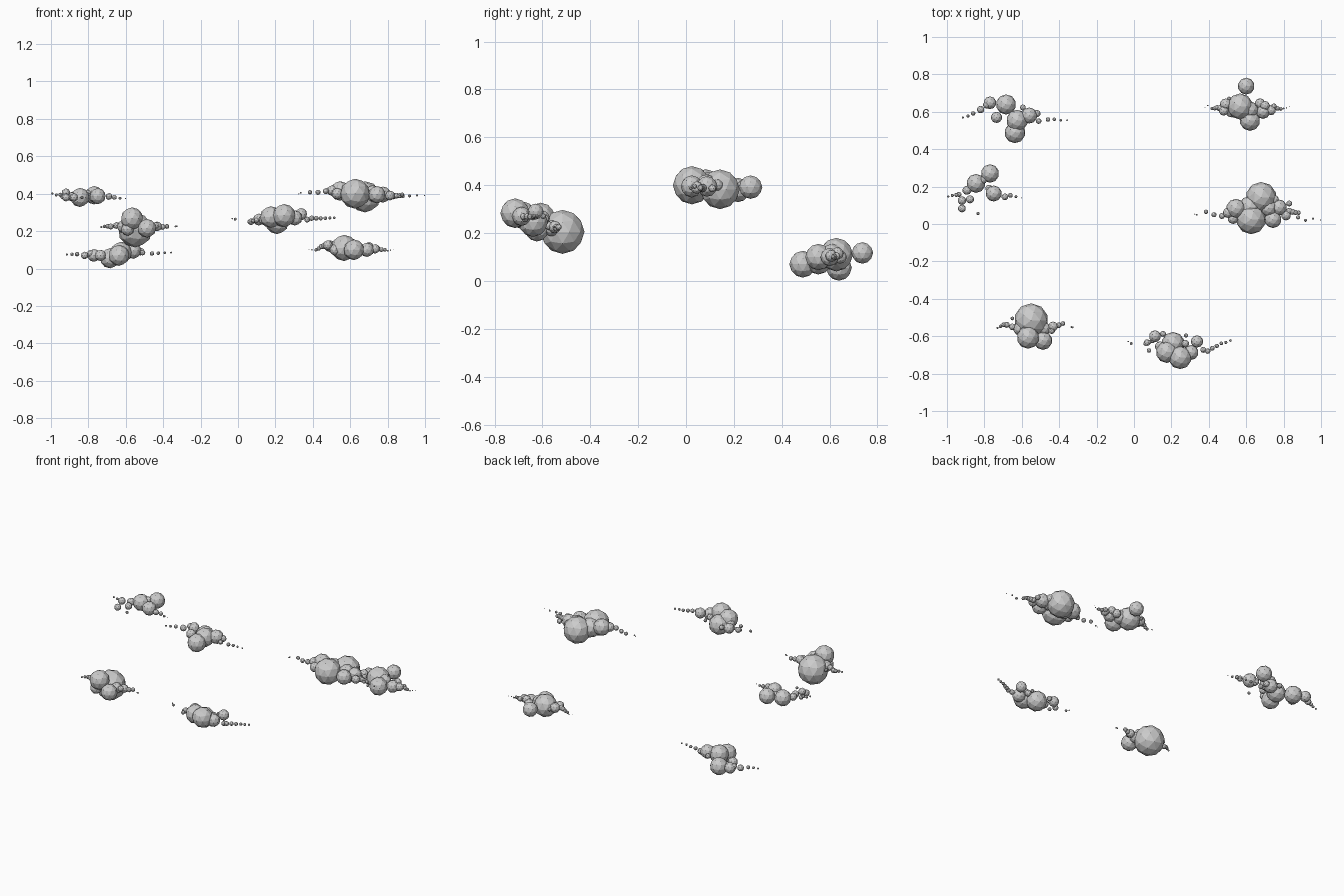
import bpy, bmesh, random
from mathutils import Vector, Matrix

random.seed(4)


def puff(bm, x, y, z, r):
    bmesh.ops.create_icosphere(bm, subdivisions=2, radius=r,
                               matrix=Matrix.Translation((x, y, z)))


def cloud(name, puffs, tails):
    """puffs: (x, y, z, radius); tails: (start, end, count, first radius, last radius)"""
    bm = bmesh.new()
    for p in puffs:
        puff(bm, *p)
    for start, end, n, r0, r1 in tails:
        a, b = Vector(start), Vector(end)
        for i in range(n):
            t = i / (n - 1)
            c = a.lerp(b, t)
            wob = 0.012 * (1 - t)
            puff(bm, c.x, c.y + random.uniform(-wob, wob),
                 c.z + random.uniform(-wob, wob) / 2, r0 + (r1 - r0) * t)
    mesh = bpy.data.meshes.new(name)
    bm.to_mesh(mesh)
    bm.free()
    obj = bpy.data.objects.new(name, mesh)
    bpy.context.collection.objects.link(obj)


# back left cloud
cloud("cloud_back_left", [
    (-.684, .639, .055, .054), (-.77, .648, .07, .034), (-.735, .57, .07, .03),
    (-.625, .553, .085, .058), (-.637, .488, .07, .056), (-.56, .58, .095, .043),
    (-.594, .623, .09, .016), (-.82, .612, .07, .02), (-.787, .637, .08, .02),
    (-.52, .59, .09, .02), (-.51, .55, .085, .015)],
    [((-.46, .565, .085), (-.358, .555, .085), 4, .012, .005),
     ((-.86, .585, .08), (-.915, .57, .075), 3, .012, .006)])

# left cloud
cloud("cloud_left", [
    (-.77, .27, .392, .049), (-.845, .217, .38, .051), (-.75, .163, .387, .043),
    (-.893, .18, .385, .024), (-.877, .132, .38, .022), (-.92, .125, .405, .023),
    (-.92, .083, .38, .021), (-.805, .235, .4, .02), (-.775, .19, .375, .02),
    (-.936, .158, .385, .014), (-.834, .056, .38, .009)],
    [((-.69, .152, .38, ), (-.602, .14, .375), 4, .018, .003),
     ((-.95, .15, .39), (-.993, .147, .402), 3, .011, .006)])

# front left cloud
cloud("cloud_front_left", [
    (-.55, -.516, .205, .092), (-.567, -.607, .267, .06), (-.487, -.623, .215, .05),
    (-.48, -.56, .22, .034), (-.61, -.56, .225, .036), (-.59, -.61, .21, .035),
    (-.433, -.548, .225, .026), (-.44, -.57, .23, .018), (-.65, -.505, .23, .01),
    (-.65, -.55, .23, .018)],
    [((-.425, -.55, .225), (-.38, -.532, .225), 3, .018, .013),
     ((-.68, -.54, .227), (-.73, -.555, .222), 4, .016, .006),
     ((-.335, -.553, .226), (-.328, -.553, .226), 2, .005, .005)])

# front right cloud
cloud("cloud_front_right", [
    (.209, -.639, .246, .062), (.175, -.685, .275, .058), (.246, -.714, .283, .062),
    (.337, -.628, .29, .033), (.305, -.687, .27, .04), (.112, -.6, .262, .032),
    (.155, -.588, .26, .016), (.278, -.596, .27, .011), (.275, -.64, .275, .02),
    (.14, -.655, .26, .028), (.07, -.634, .25, .018), (.08, -.676, .255, .012)],
    [((.37, -.68, .267), (.515, -.623, .272), 7, .016, .007),
     ((.1, -.62, .255), (.06, -.64, .25), 3, .014, .011),
     ((-.015, -.628, .267), (-.03, -.628, .267), 2, .008, .004)])

# right cloud, the largest
cloud("cloud_right", [
    (.68, .142, .383, .083), (.626, .025, .4, .08), (.545, .083, .415, .052),
    (.743, .024, .395, .046), (.775, .088, .395, .043), (.62, .09, .395, .06),
    (.72, .085, .4, .045), (.503, .06, .417, .028), (.53, .03, .4, .03),
    (.813, .045, .39, .026), (.83, .11, .387, .016), (.75, .13, .4, .025)],
    [((.83, .075, .39), (.88, .06, .388), 4, .018, .012),
     ((.877, .03, .39), (.997, .022, .39), 4, .011, .003),
     ((.47, .04, .41), (.385, .065, .408), 3, .016, .012),
     ((.335, .052, .4), (.325, .052, .4), 2, .005, .003)])

# back right cloud
cloud("cloud_back_right", [
    (.567, .628, .11, .07), (.62, .553, .1, .055), (.6, .737, .117, .045),
    (.674, .644, .1, .028), (.7, .632, .115, .026), (.69, .6, .1, .038),
    (.62, .61, .11, .045), (.733, .607, .105, .025), (.49, .64, .12, .031),
    (.48, .605, .125, .026), (.52, .6, .1, .03), (.508, .67, .115, .011)],
    [((.73, .63, .108), (.785, .615, .1), 4, .018, .01),
     ((.8, .625, .1), (.83, .628, .1), 3, .005, .002),
     ((.46, .63, .12), (.417, .617, .1), 4, .017, .009),
     ((.395, .622, .1), (.38, .622, .1), 2, .004, .002)])
